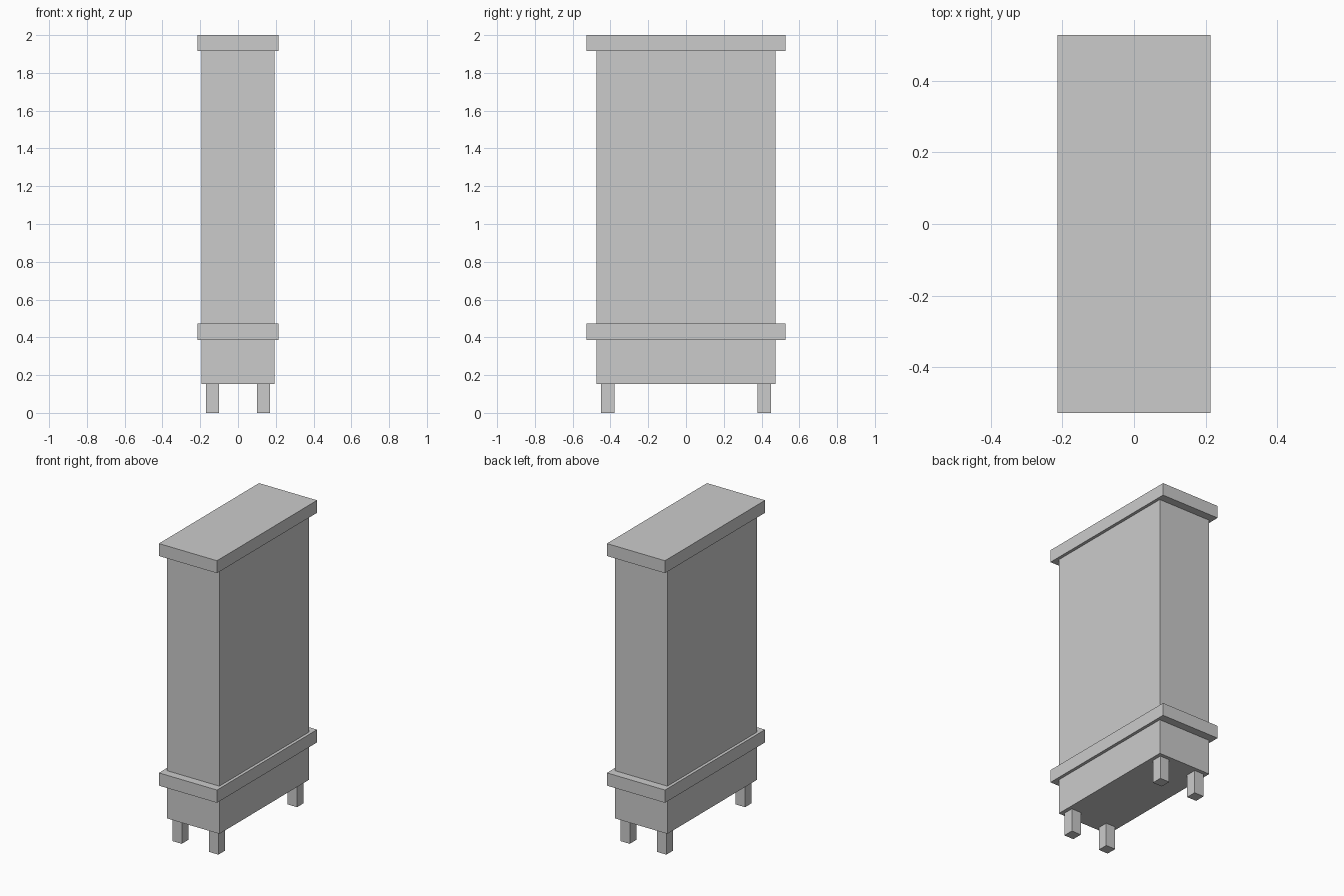
import bpy

if "Cube" in bpy.data.objects:
    bpy.data.objects.remove(bpy.data.objects["Cube"])


def box(name, x, y, z):
    """Axis-aligned box from (min, max) ranges."""
    bpy.ops.mesh.primitive_cube_add(size=1, location=[sum(r) / 2 for r in (x, y, z)])
    ob = bpy.context.object
    ob.name = name
    ob.scale = [r[1] - r[0] for r in (x, y, z)]
    bpy.ops.object.transform_apply(location=False, rotation=False, scale=True)
    return ob


BODY_X, BODY_Y = 0.194, 0.473
SLAB_X, SLAB_Y = 0.214, 0.527

# Lower base and tall upper cabinet, separated by the middle moulding
box("base_cabinet", (-BODY_X, BODY_X), (-BODY_Y, BODY_Y), (0.154, 0.387))
box("upper_cabinet", (-BODY_X, BODY_X), (-BODY_Y, BODY_Y), (0.472, 1.917))

# Overhanging slabs
for name, z in (("middle_moulding", (0.387, 0.472)), ("top_slab", (1.917, 2.0))):
    box(name, (-SLAB_X, SLAB_X), (-SLAB_Y, SLAB_Y), z)

# Four square legs, inset from the corners
LEG = 0.035
for side, cx in (("left", -0.135), ("right", 0.135)):
    for end, cy in (("front", -0.414), ("back", 0.414)):
        box(f"{end}_{side}_leg", (cx - LEG, cx + LEG), (cy - LEG, cy + LEG), (0, 0.154))
